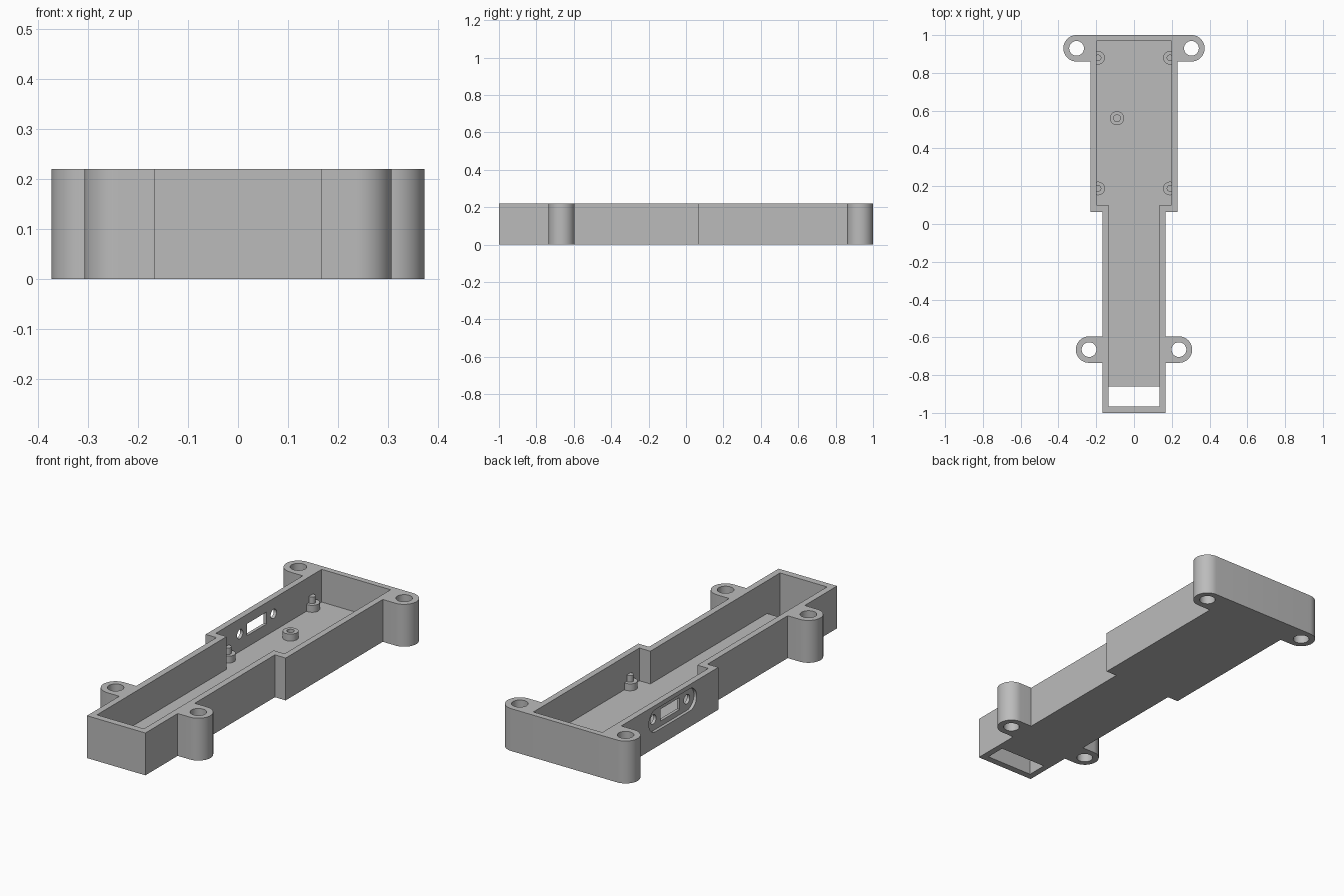
import bpy
import bmesh
from math import cos, sin, pi
from mathutils import Matrix, Vector

if "Cube" in bpy.data.objects:
    bpy.data.objects.remove(bpy.data.objects["Cube"], do_unlink=True)

HEIGHT, FLOOR = 0.22, 0.05
REAR_LUG, FRONT_LUG = (0.304, 0.93), (0.238, -0.665)
LUG_R, HOLE_R = 0.07, 0.039

grey = bpy.data.materials.new("plastic_grey")
grey.use_nodes = True
grey.diffuse_color = (0.5, 0.5, 0.5, 1)
grey.node_tree.nodes["Principled BSDF"].inputs["Base Color"].default_value = (0.5, 0.5, 0.5, 1)


def arc(center, r, start, end, n=24):
    return [(center[0] + r * cos(start + (end - start) * i / n),
             center[1] + r * sin(start + (end - start) * i / n)) for i in range(n + 1)]


def circle(center, r):
    return arc(center, r, 0, 2 * pi, 48)[:-1]


def mirrored(half):
    """Close a right-hand outline with its mirror image."""
    return half + [(-x, y) for x, y in reversed(half)]


def rect(cx, cy, hx, hy):
    return [(cx - hx, cy - hy), (cx + hx, cy - hy), (cx + hx, cy + hy), (cx - hx, cy + hy)]


def prism(name, outline, low, high, matrix=None):
    """Extrude a flat outline from low to high."""
    bm = bmesh.new()
    face = bm.faces.new([bm.verts.new((x, y, low)) for x, y in outline])
    top = bmesh.ops.extrude_face_region(bm, geom=[face])["geom"]
    verts = [g for g in top if isinstance(g, bmesh.types.BMVert)]
    bmesh.ops.translate(bm, verts=verts, vec=(0, 0, high - low))
    if matrix:
        bm.transform(matrix)
    bmesh.ops.recalc_face_normals(bm, faces=bm.faces)
    mesh = bpy.data.meshes.new(name)
    bm.to_mesh(mesh)
    bm.free()
    mesh.materials.append(grey)
    obj = bpy.data.objects.new(name, mesh)
    bpy.context.collection.objects.link(obj)
    return obj


def activate(obj):
    bpy.ops.object.select_all(action="DESELECT")
    obj.select_set(True)
    bpy.context.view_layer.objects.active = obj


def cut(obj, cutter):
    """Subtract the cutter and remove it."""
    cutter.hide_render = True
    mod = obj.modifiers.new("cut", "BOOLEAN")
    mod.operation, mod.solver, mod.object = "DIFFERENCE", "EXACT", cutter
    activate(obj)
    bpy.ops.object.modifier_apply(modifier=mod.name)
    bpy.data.objects.remove(cutter, do_unlink=True)


def smooth(obj):
    activate(obj)
    bpy.ops.object.shade_smooth_by_angle(angle=pi / 6)


# Outer shell with four rounded mounting lugs
half = [(0.168, -1.0), (0.168, FRONT_LUG[1] - LUG_R)]
half += arc(FRONT_LUG, LUG_R, -pi / 2, pi / 2)
half += [(0.168, FRONT_LUG[1] + LUG_R), (0.168, 0.063), (0.23, 0.063), (0.23, REAR_LUG[1] - LUG_R)]
half += arc(REAR_LUG, LUG_R, -pi / 2, pi / 2)
case = prism("case_shell", mirrored(half), 0, HEIGHT)

# Stepped cavity and the opening through the floor at the front
cavity = [(0.135, -0.965), (0.135, 0.1), (0.198, 0.1), (0.198, 0.97)]
cut(case, prism("cavity_cutter", mirrored(cavity), FLOOR, 0.3))
cut(case, prism("opening_cutter", rect(0, -0.912, 0.135, 0.053), -0.1, 0.1))

# Through holes in the lugs
for x, y in (REAR_LUG, FRONT_LUG):
    for side in (-1, 1):
        cut(case, prism("lug_hole_cutter", circle((side * x, y), HOLE_R), -0.1, 0.3))

# Connector port in the side wall: outer recess, window and two screw holes
# Local outline axes are (y, z), extruded along x
side_plane = Matrix(((0, 0, 1, 0), (1, 0, 0, 0.437), (0, 1, 0, 0.14), (0, 0, 0, 1)))
REACH = 0.138
slot = arc((REACH, 0), 0.058, -pi / 2, pi / 2) + arc((-REACH, 0), 0.058, pi / 2, 3 * pi / 2)
cut(case, prism("recess_cutter", slot, -0.3, -0.214, side_plane))
cut(case, prism("window_cutter", rect(0, 0, 0.08, 0.031), -0.3, -0.15, side_plane))
for side in (-1, 1):
    cut(case, prism("screw_cutter", circle((side * REACH, 0), 0.024), -0.3, -0.15, side_plane))
smooth(case)

# Corner standoffs with locating pins, set partly into the walls
for side, label in ((-1, "right"), (1, "left")):
    for y, end in ((0.188, "front"), (0.88, "rear")):
        spot = (side * 0.19, y)
        smooth(prism(f"standoff_{end}_{label}", circle(spot, 0.036), FLOOR - 0.01, 0.086))
        smooth(prism(f"pin_{end}_{label}", circle(spot, 0.017), 0.08, 0.12))

# Middle standoff with a pilot hole
boss = prism("standoff_middle", circle((-0.09, 0.56), 0.037), FLOOR - 0.01, 0.086)
cut(boss, prism("pilot_cutter", circle((-0.09, 0.56), 0.018), FLOOR, 0.2))
smooth(boss)
